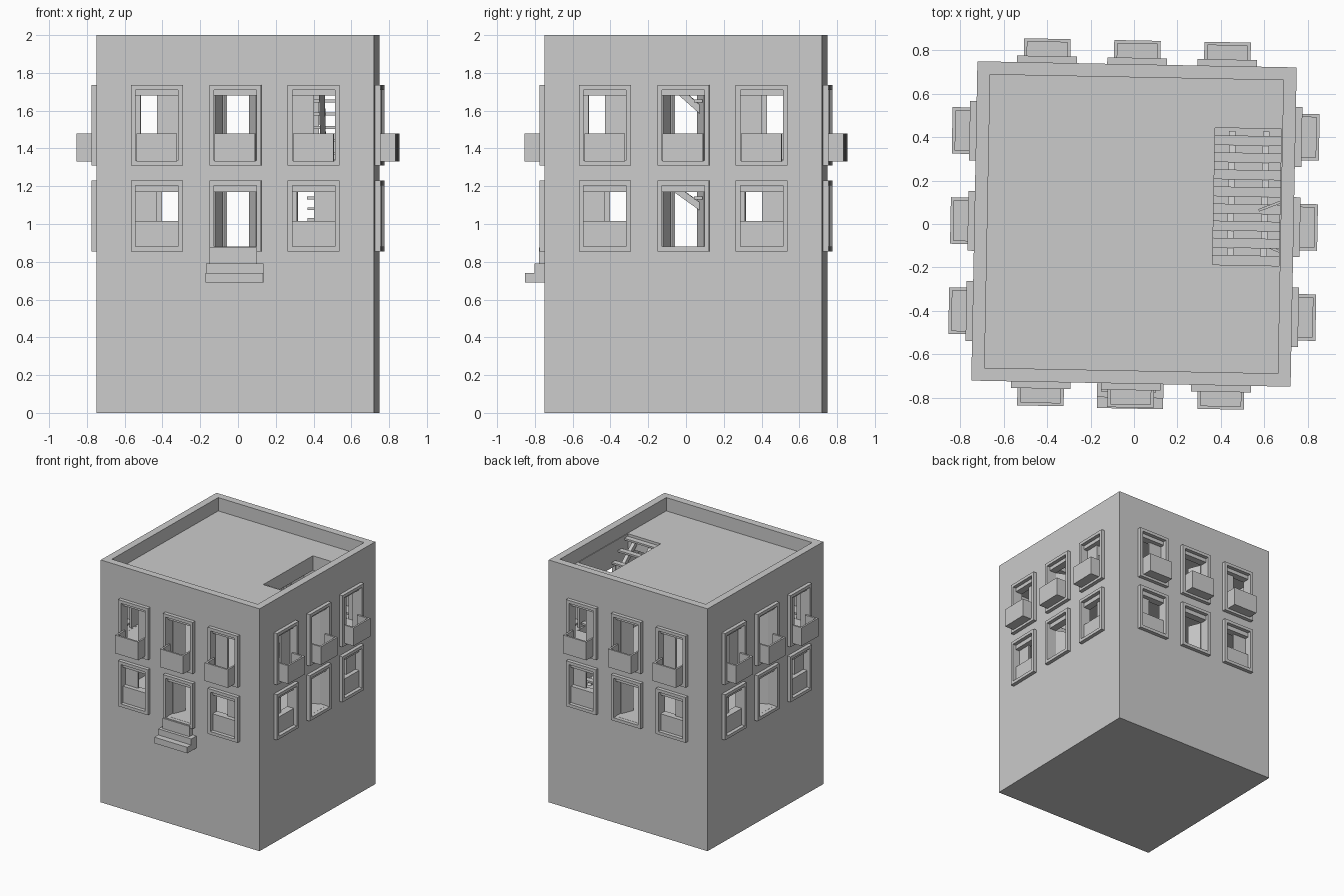
import bpy, bmesh, math
from mathutils import Matrix, Vector

if "Cube" in bpy.data.objects:
    bpy.data.objects.remove(bpy.data.objects["Cube"], do_unlink=True)

stone = bpy.data.materials.new("stone_grey")
stone.use_nodes = True
GREY = (0.6, 0.6, 0.6, 1)
stone.diffuse_color = GREY
stone.node_tree.nodes["Principled BSDF"].inputs["Base Color"].default_value = GREY

TURN = Matrix.Rotation(math.radians(-1.1), 4, 'Z')
HALF = 0.735            # half the building's width
CENTRES = (-0.415, 0.0, 0.415)
FLOOR1, CEIL1, FLOOR2, CEIL2, ROOF, TOP = 0.88, 1.205, 1.33, 1.77, 1.89, 2.0


def build(name, boxes, side=0, place=Matrix()):
    """One object made of boxes (x0, x1, y0, y1, z0, z1), turned to a side."""
    bm = bmesh.new()
    m = Matrix.Rotation(side * math.pi / 2, 4, 'Z') @ place
    for x0, x1, y0, y1, z0, z1 in boxes:
        mid = Vector((x0 + x1, y0 + y1, z0 + z1)) / 2
        size = Matrix.Diagonal((x1 - x0, y1 - y0, z1 - z0, 1))
        bmesh.ops.create_cube(bm, size=1, matrix=m @ Matrix.Translation(mid) @ size)
    mesh = bpy.data.meshes.new(name)
    bm.to_mesh(mesh)
    bm.free()
    mesh.materials.append(stone)
    ob = bpy.data.objects.new(name, mesh)
    ob.matrix_world = TURN
    bpy.context.collection.objects.link(ob)
    return ob


def carve(target, box, side=0):
    cutter = build("cutter", [box], side)
    cutter.hide_render = True
    mod = target.modifiers.new("cut", 'BOOLEAN')
    mod.operation, mod.solver, mod.object = 'DIFFERENCE', 'EXACT', cutter
    bpy.context.view_layer.objects.active = target
    bpy.ops.object.modifier_apply(modifier=mod.name)
    bpy.data.objects.remove(cutter, do_unlink=True)


# Building block with roof recess, two storeys and a stairwell
walls = build("building", [(-HALF, HALF, -HALF, HALF, 0, TOP)])
I = 0.675
for z0, z1 in ((FLOOR1, CEIL1), (FLOOR2, CEIL2), (ROOF, TOP + 0.1)):
    carve(walls, (-I, I, -I, I, z0, z1))
STAIR_X, STAIR_Y = (0.365, 0.67), (-0.18, 0.45)
for z0, z1 in ((CEIL1 - 0.05, FLOOR2 + 0.05), (CEIL2 - 0.05, ROOF + 0.05)):
    carve(walls, (*STAIR_X, *STAIR_Y, z0, z1))

# Openings run straight through opposite walls
for side in (0, 1):
    for c in CENTRES:
        sill = FLOOR1 + 0.001 if c == 0 else 1.015
        for z0, z1 in ((sill, 1.17), (FLOOR2 + 0.001, 1.68)):
            carve(walls, (c - 0.115, c + 0.115, -1, 1, z0, z1), side)


def frame_boxes(c, z0, z1):
    w, b, y0, y1 = 0.1375, 0.025, -HALF - 0.03, -HALF + 0.002
    return [(c - w, c - w + b, y0, y1, z0, z1), (c + w - b, c + w, y0, y1, z0, z1),
            (c - w + b, c + w - b, y0, y1, z0, z0 + b),
            (c - w + b, c + w - b, y0, y1, z1 - b, z1)]


def balcony_boxes(c):
    w, t, y0, y1, z0, z1 = 0.107, 0.015, -0.845, -HALF + 0.002, 1.33, 1.48
    return [(c - w, c + w, y0, y1, z0, z0 + t),
            (c - w, c + w, y0, y0 + t, z0 + t, z1),
            (c - w, c - w + t, y0 + t, y1, z0 + t, z1),
            (c + w - t, c + w, y0 + t, y1, z0 + t, z1)]


# Frames, balconies and half-closed leaves on all four sides
for side, label in enumerate(("front", "left", "back", "right")):
    for c, spot in zip(CENTRES, ("a", "b", "c")):
        tag = f"{label}_{spot}"
        build("lower_frame_" + tag, frame_boxes(c, 0.855, 1.23), side)
        build("upper_frame_" + tag, frame_boxes(c, 1.31, 1.735), side)
        build("balcony_" + tag, balcony_boxes(c), side)
        y = (-I - 0.025, -I - 0.01)
        if c:
            s = math.copysign(1, c)
            lower = sorted((c, c + s * 0.115))
            upper = sorted((c, c - s * 0.115))
            build("lower_leaf_" + tag, [(*lower, *y, 1.015, 1.17)], side)
            build("upper_leaf_" + tag, [(*upper, *y, FLOOR2, 1.68)], side)
        else:
            # Centre doors stand open inwards
            for x, ang in ((-0.115, 68), (0.115, 112)):
                hinge = Matrix.Translation((x, -I, 0)) @ Matrix.Rotation(math.radians(ang), 4, 'Z')
                leaf = [(0, 0.11, -0.006, 0.006, z0, z1)
                        for z0, z1 in ((FLOOR1, 1.17), (FLOOR2, 1.68))]
                build("door_leaf_" + tag, leaf, side, hinge)

# Entrance steps
build("entrance_steps", [(-0.155, 0.15, -0.85, -HALF, 0.69, 0.74),
                         (-0.155, 0.15, -0.80, -HALF, 0.74, 0.79),
                         (-0.135, 0.115, -0.775, -HALF, 0.79, 0.875)])

# Open stairs: treads over two sloping stringers
STEPS = 8
for name, z0, z1 in (("lower_stairs", FLOOR1, FLOOR2), ("upper_stairs", FLOOR2, ROOF)):
    run, rise = (STAIR_Y[1] - STAIR_Y[0]) / STEPS, (z1 - z0) / STEPS
    treads = []
    for i in range(STEPS):
        y, z = STAIR_Y[0] + i * run, z1 - (i + 0.3) * rise
        treads.append((*STAIR_X, y, y + 0.045, z - 0.015, z))
    build(name + "_treads", treads)
    slope = math.atan2(z1 - z0, STAIR_Y[1] - STAIR_Y[0])
    length = math.hypot(z1 - z0, STAIR_Y[1] - STAIR_Y[0])
    tilt = Matrix.Translation((0, STAIR_Y[0], z1 - 0.045)) @ Matrix.Rotation(-slope, 4, 'X')
    build(name + "_stringers", [(x, x + 0.03, 0, length - 0.03, -0.02, 0.015)
                                for x in (0.43, 0.585)], 0, tilt)
